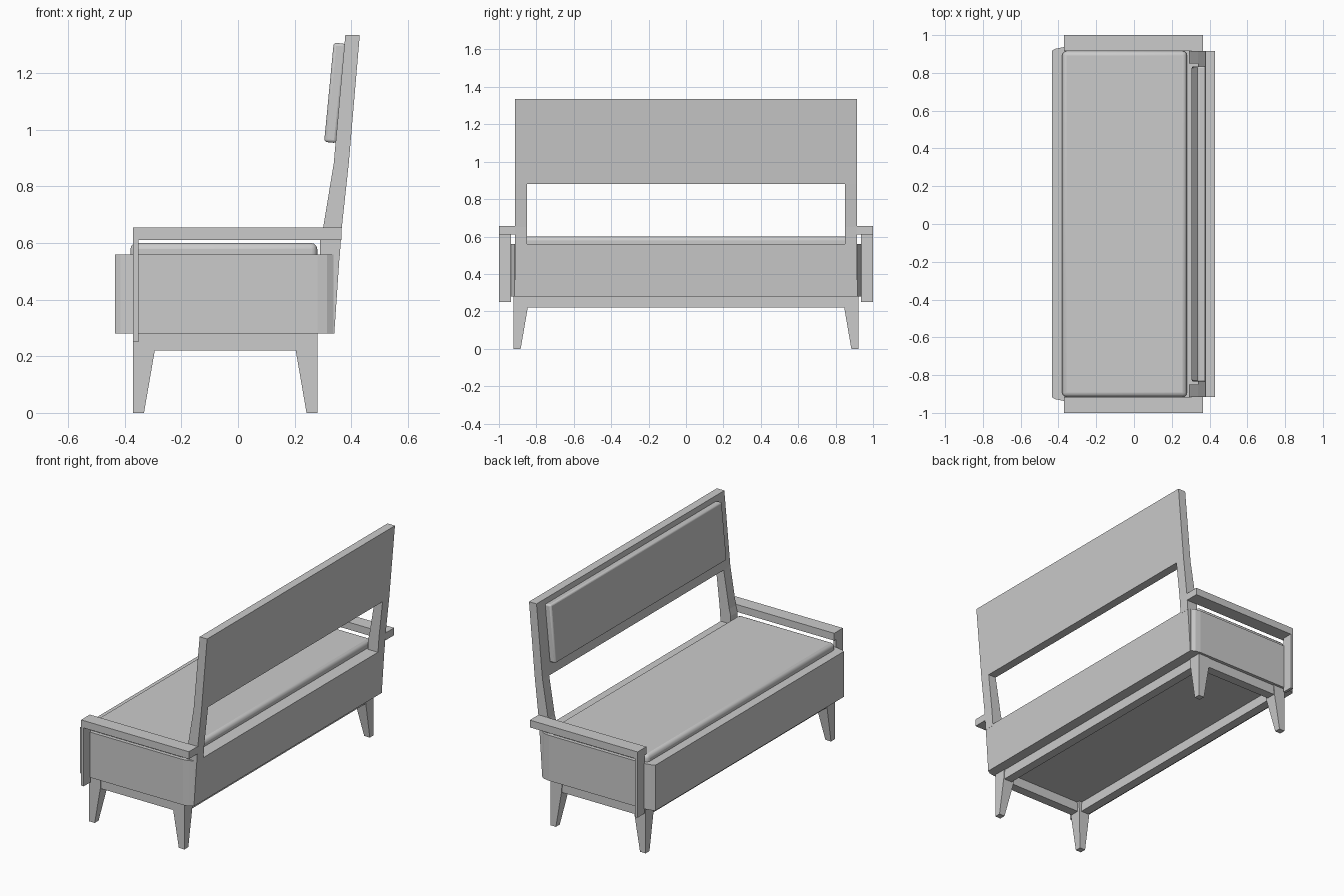
import bpy, bmesh
from math import radians
from mathutils import Matrix, Vector

if "Cube" in bpy.data.objects:
    bpy.data.objects.remove(bpy.data.objects["Cube"])


def finish(name, bm):
    bmesh.ops.recalc_face_normals(bm, faces=bm.faces)
    me = bpy.data.meshes.new(name)
    bm.to_mesh(me)
    bm.free()
    ob = bpy.data.objects.new(name, me)
    bpy.context.collection.objects.link(ob)
    return ob


def loft(name, rings):
    """Closed solid through rings of 3D points."""
    bm = bmesh.new()
    vs = [[bm.verts.new(p) for p in r] for r in rings]
    n = len(vs[0])
    for a, b in zip(vs, vs[1:]):
        for i in range(n):
            j = (i + 1) % n
            bm.faces.new((a[i], a[j], b[j], b[i]))
    bm.faces.new(vs[0])
    bm.faces.new(vs[-1])
    return finish(name, bm)


def side_prism(name, prof, y0, y1):
    return loft(name, [[(x, y, z) for x, z in prof] for y in (y0, y1)])


def box(name, x0, x1, y0, y1, z0, z1):
    return side_prism(name, [(x0, z0), (x1, z0), (x1, z1), (x0, z1)], y0, y1)


def cushion(name, size, centre, tilt, radius):
    bm = bmesh.new()
    bmesh.ops.create_cube(bm, size=1)
    bmesh.ops.scale(bm, vec=size, verts=bm.verts)
    ob = finish(name, bm)
    ob.data.transform(Matrix.Translation(centre) @ Matrix.Rotation(radians(tilt), 4, 'Y'))
    mod = ob.modifiers.new("soft_edges", 'BEVEL')
    mod.width, mod.segments = radius, 3
    for p in ob.data.polygons:
        p.use_smooth = True
    bpy.context.view_layer.objects.active = ob
    ob.select_set(True)
    bpy.ops.object.shade_smooth_by_angle(angle=radians(35))
    ob.select_set(False)


# seat box with softly curved end panels
half = [(-0.435, 0.917), (-0.415, 0.928), (-0.37, 0.937),
        (0.28, 0.937), (0.315, 0.931), (0.338, 0.917)]
plan = half + [(x, -y) for x, y in reversed(half)]
loft("seat_box", [[(x, y, z) for x, y in plan] for z in (0.28, 0.56)])

# cushions
cushion("seat_cushion", (0.66, 1.83, 0.10), Vector((-0.05, 0, 0.55)), 0, 0.022)
cushion("back_cushion", (0.044, 1.67, 0.352), Vector((0.343, 0, 1.13)), 5.5, 0.01)

# backrest: lower panel, upper panel, leaning posts
side_prism("back_lower_panel", [(0.285, 0.28), (0.34, 0.28), (0.359, 0.56), (0.29, 0.56)], -0.915, 0.915)
side_prism("back_upper_panel", [(0.338, 0.88), (0.391, 0.88), (0.43, 1.335), (0.379, 1.335)], -0.915, 0.915)
post = [(0.29, 0.55), (0.29, 0.61), (0.30, 0.65), (0.338, 0.88),
        (0.391, 0.88), (0.366, 0.65), (0.359, 0.55)]

for s, side in ((-1, "near"), (1, "far")):
    side_prism(side + "_back_post", post, s * 0.85, s * 0.915)
    # armrest and its thin front upright
    box(side + "_armrest", -0.37, 0.365, s * 0.915, s, 0.61, 0.655)
    box(side + "_armrest_upright", -0.37, -0.352, s * 0.935, s, 0.25, 0.61)
    # tapered legs, straight on the outer faces
    for xo, d, end in ((-0.37, 1, "front"), (0.28, -1, "rear")):
        rings = []
        for z, w in ((0, 0.038), (0.22, 0.076), (0.28, 0.08)):
            xi, yo = xo + d * w, s * 0.922
            yi = yo - s * w
            rings.append([(xo, yo, z), (xi, yo, z), (xi, yi, z), (xo, yi, z)])
        loft(side + "_" + end + "_leg", rings)
    # base rails between the legs
    box(side + "_end_rail", -0.30, 0.21, s * 0.86, s * 0.917, 0.22, 0.28)

for x0, x1, end in ((-0.365, -0.31, "front"), (0.22, 0.275, "rear")):
    box(end + "_base_rail", x0, x1, -0.86, 0.86, 0.22, 0.28)
